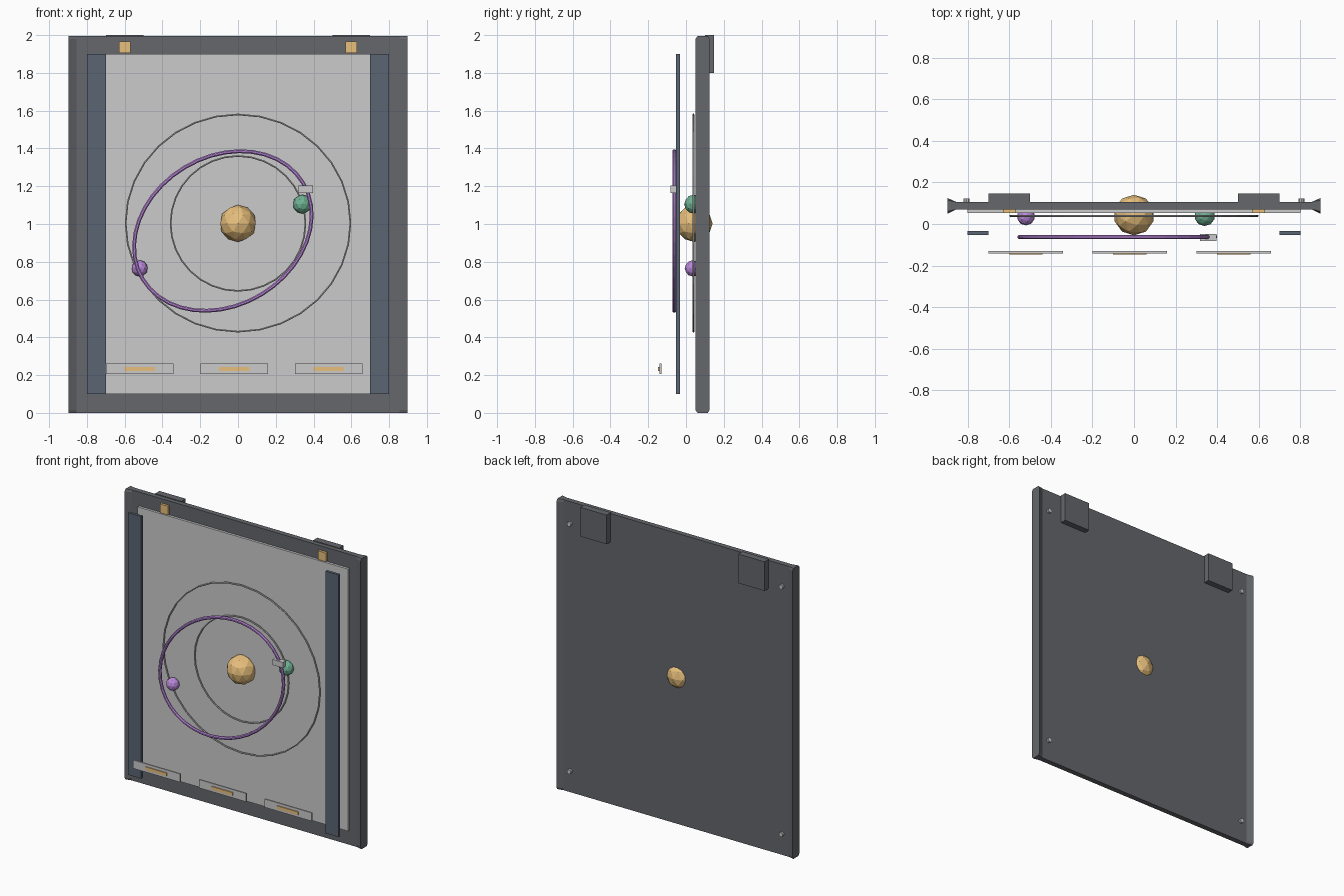
import bpy, bmesh, math
from mathutils import Matrix

if "Cube" in bpy.data.objects:
    bpy.data.objects.remove(bpy.data.objects["Cube"])


def material(name, rgb):
    m = bpy.data.materials.new(name)
    m.diffuse_color = (*rgb, 1)
    m.use_nodes = True
    m.node_tree.nodes["Principled BSDF"].inputs["Base Color"].default_value = m.diffuse_color
    return m


DARK = material("dark_grey", (0.13, 0.135, 0.15))
SLATE = material("slate", (0.10, 0.13, 0.17))
GOLD = material("gold", (0.80, 0.52, 0.20))
GREEN = material("green", (0.16, 0.45, 0.30))
PURPLE = material("purple", (0.50, 0.25, 0.72))


def finish(name, bm, mat=None):
    bmesh.ops.recalc_face_normals(bm, faces=bm.faces)
    me = bpy.data.meshes.new(name)
    bm.to_mesh(me)
    bm.free()
    ob = bpy.data.objects.new(name, me)
    bpy.context.collection.objects.link(ob)
    if mat:
        me.materials.append(mat)
    return ob


def box(name, x, y, z, mat=None):
    """Box from (min, max) ranges."""
    bm = bmesh.new()
    lo, hi = zip(x, y, z)
    c = [(a + b) / 2 for a, b in zip(lo, hi)]
    s = [b - a for a, b in zip(lo, hi)]
    bmesh.ops.create_cube(bm, size=1,
                          matrix=Matrix.Translation(c) @ Matrix.Diagonal((*s, 1)))
    return finish(name, bm, mat)


def ball(name, loc, r, mat):
    bm = bmesh.new()
    bmesh.ops.create_icosphere(bm, subdivisions=2, radius=r, matrix=Matrix.Translation(loc))
    return finish(name, bm, mat)


def ring(name, loc, a, b, tilt, tube, segs, sides, mat=None):
    """Elliptical tube lying in the XZ plane."""
    bm = bmesh.new()
    loops = []
    ct, st = math.cos(tilt), math.sin(tilt)
    for i in range(segs):
        t = 2 * math.pi * i / segs
        loop = []
        for j in range(sides):
            p = 2 * math.pi * (j + 0.5) / sides
            d = tube * math.cos(p)
            u, v = (a + d) * math.cos(t), (b + d) * math.sin(t)
            loop.append(bm.verts.new((loc[0] + u * ct - v * st,
                                      loc[1] + tube * math.sin(p),
                                      loc[2] + u * st + v * ct)))
        loops.append(loop)
    for i in range(segs):
        l0, l1 = loops[i], loops[(i + 1) % segs]
        for j in range(sides):
            k = (j + 1) % sides
            bm.faces.new((l0[j], l0[k], l1[k], l1[j]))
    return finish(name, bm, mat)


# Back board: thin slab with flared side edges, chamfered at top and bottom
half = [(0.855, 0.070), (0.897, 0.050), (0.897, 0.125), (0.855, 0.106)]
profile = half + [(-x, y) for x, y in reversed(half)]
bm = bmesh.new()
levels = []
for z, k in ((0.0, 0.72), (0.015, 1), (1.98, 1), (1.995, 0.72)):
    levels.append([bm.verts.new((x, 0.088 + (y - 0.088) * (k if abs(x) > 0.87 else 1), z))
                   for x, y in profile])
n = len(profile)
for l0, l1 in zip(levels, levels[1:]):
    for i in range(n):
        j = (i + 1) % n
        bm.faces.new((l0[i], l0[j], l1[j], l1[i]))
for lv in (levels[0], levels[-1]):
    for idx in ((0, 1, 2, 3), (4, 5, 6, 7), (0, 3, 4, 7)):
        bm.faces.new([lv[i] for i in idx])
finish("back_board", bm, DARK)

# Front panel
box("display_panel", (-0.8, 0.8), (0.053, 0.075), (0.1, 1.9))

# Mirrored parts: side strips, gold clips, hanging blocks, screws
for s, side in ((-1, "left"), (1, "right")):
    def span(a, b):
        return tuple(sorted((s * a, s * b)))
    box(f"side_strip_{side}", span(0.7, 0.8), (-0.052, -0.033), (0.1, 1.9), SLATE)
    box(f"clip_{side}", span(0.57, 0.63), (0.053, 0.075), (1.905, 1.965), GOLD)
    box(f"hanger_block_{side}", span(0.5, 0.7), (0.1, 0.147), (1.8, 2.0), DARK)
    for z, lev in ((0.145, "lower"), (1.845, "upper")):
        bm = bmesh.new()
        bmesh.ops.create_cone(bm, cap_ends=True, segments=10, radius1=0.015, radius2=0.015,
                              depth=0.025, matrix=Matrix.Translation((s * 0.805, 0.11, z))
                              @ Matrix.Rotation(math.pi / 2, 4, 'X'))
        finish(f"screw_{lev}_{side}", bm)

# Central globe and the two small orbiting balls
ball("central_globe", (0, 0.043, 1.003), 0.098, GOLD)
ball("green_ball", (0.34, 0.04, 1.105), 0.05, GREEN)
ball("purple_ball", (-0.52, 0.036, 0.765), 0.043, PURPLE)

# Orbit rings
ring("outer_orbit", (0, 0.039, 1.005), 0.595, 0.575, 0, 0.005, 32, 6)
ring("inner_orbit", (0, 0.039, 1.003), 0.357, 0.357, 0, 0.005, 32, 6)
ring("tilted_orbit", (-0.08, -0.062, 0.963), 0.495, 0.393, math.radians(31), 0.011, 40, 8, PURPLE)

# Marker block riding on the tilted orbit
box("orbit_marker", (0.318, 0.398), (-0.081, -0.047), (1.165, 1.203))

# Label plates with gold bars
for i, cx in enumerate((-0.52, -0.02, 0.48)):
    box(f"label_plate_{i + 1}", (cx - 0.179, cx + 0.179), (-0.141, -0.131), (0.205, 0.262))
    box(f"label_bar_{i + 1}", (cx - 0.08, cx + 0.08), (-0.147, -0.14), (0.222, 0.244), GOLD)
